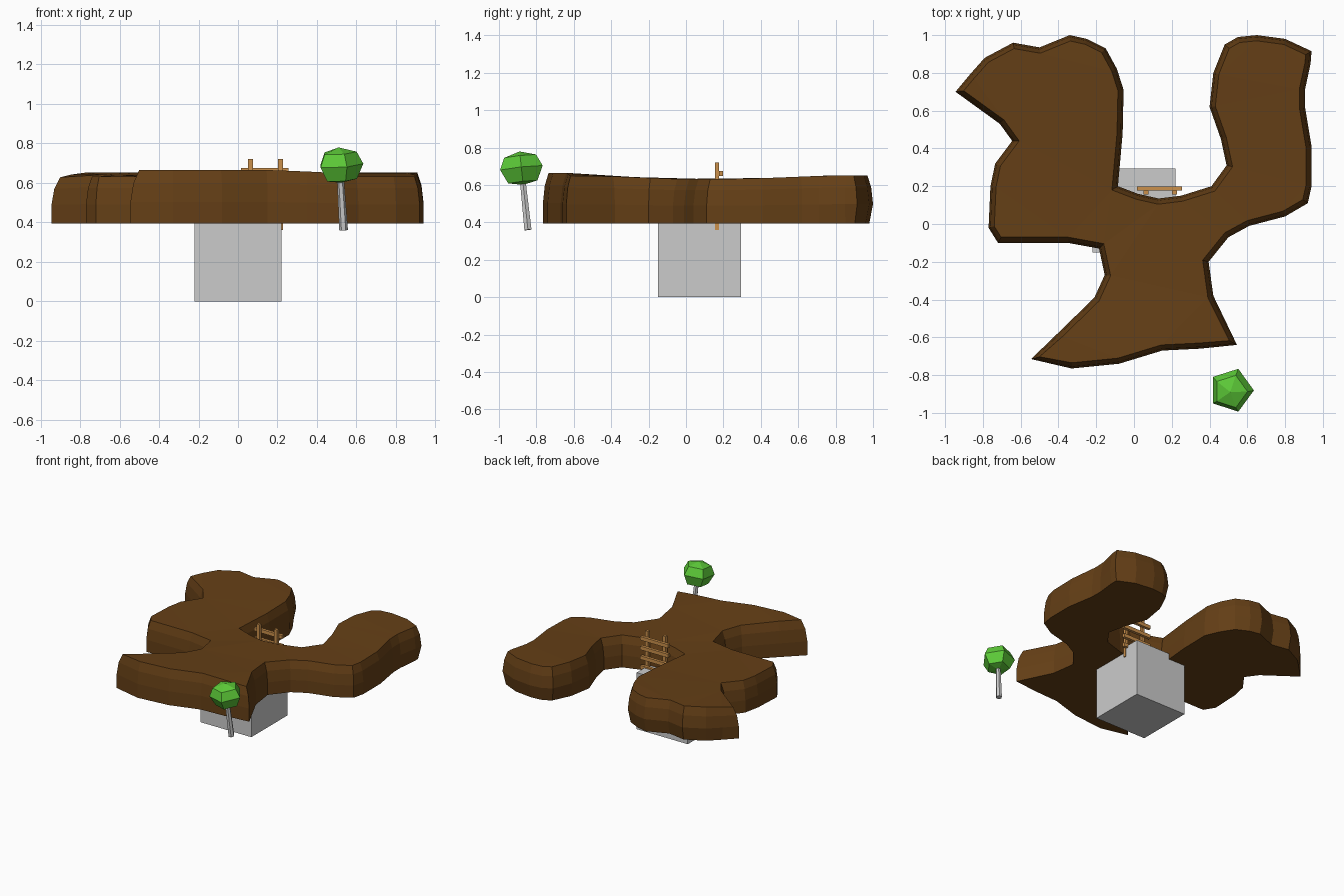
import bpy, bmesh, math
from mathutils import Vector, Matrix

if "Cube" in bpy.data.objects:
    bpy.data.objects.remove(bpy.data.objects["Cube"])


def material(name, rgb):
    m = bpy.data.materials.new(name)
    m.diffuse_color = (*rgb, 1)
    m.use_nodes = True
    m.node_tree.nodes["Principled BSDF"].inputs["Base Color"].default_value = m.diffuse_color
    return m


def finish(name, bm, mat=None):
    bmesh.ops.recalc_face_normals(bm, faces=bm.faces[:])
    me = bpy.data.meshes.new(name)
    bm.to_mesh(me)
    bm.free()
    ob = bpy.data.objects.new(name, me)
    bpy.context.collection.objects.link(ob)
    if mat:
        me.materials.append(mat)
    return ob


def box(name, lo, hi, mat=None):
    lo, hi = Vector(lo), Vector(hi)
    bm = bmesh.new()
    bmesh.ops.create_cube(bm, size=1, matrix=Matrix.Translation((lo + hi) / 2)
                          @ Matrix.Diagonal((*(hi - lo), 1)))
    return finish(name, bm, mat)


def loft(name, loops, mat=None):
    """Skin closed loops of points, triangulating both end caps."""
    bm = bmesh.new()
    rings = [[bm.verts.new(p) for p in loop] for loop in loops]
    n = len(rings[0])
    for a, b in zip(rings, rings[1:]):
        for i in range(n):
            j = (i + 1) % n
            bm.faces.new((a[i], a[j], b[j], b[i]))
    caps = [bm.faces.new(rings[0]), bm.faces.new(rings[-1])]
    if n > 8:
        bmesh.ops.triangulate(bm, faces=caps, ngon_method='BEAUTY')
    bmesh.ops.remove_doubles(bm, verts=bm.verts[:], dist=0.0005)
    return finish(name, bm, mat)


earth = material("earth", (0.13, 0.05, 0.008))
wood = material("wood", (0.6, 0.28, 0.07))
leaf = material("leaf", (0.11, 0.6, 0.04))

# Terrain slab: outline seen from above, clockwise from the left tip
outline = [Vector(p) for p in [
    (-.945, .70), (-.87, .79), (-.79, .88), (-.64, .96), (-.50, .935), (-.34, 1.0),
    (-.25, .98), (-.15, .93), (-.09, .82), (-.055, .71), (-.06, .48), (-.085, .20),
    (.02, .16), (.13, .135), (.25, .15), (.41, .20), (.49, .31), (.46, .45),
    (.40, .62), (.42, .80), (.48, .95), (.55, .99), (.65, 1.0), (.80, .98),
    (.94, .915), (.935, .85), (.905, .71), (.905, .62), (.94, .41), (.94, .20),
    (.92, .11), (.80, .04), (.61, -.01), (.50, -.07), (.395, -.20), (.42, -.38),
    (.545, -.64), (.35, -.66), (.15, -.67), (-.08, -.74), (-.33, -.765), (-.545, -.715),
    (-.40, -.575), (-.21, -.39), (-.155, -.27), (-.185, -.13), (-.35, -.10),
    (-.72, -.10), (-.77, -.02), (-.76, .20), (-.735, .32), (-.645, .44), (-.71, .53)]]


def inward(i):
    p0, p1, p2 = (outline[(i + k) % len(outline)] for k in (-1, 0, 1))
    a, b = (p1 - p0).normalized(), (p2 - p1).normalized()
    na, nb = Vector((a.y, -a.x)), Vector((b.y, -b.x))
    n = (na + nb).normalized()
    return n / max(n.dot(na), 0.65)


def clamp(t):
    return max(0, min(1, t))


def top_height(p):
    return (0.632 + 0.033 * clamp((-p.y - 0.1) / 0.55)
            + 0.02 * clamp((p.y - 0.3) / 0.5)
            - 0.02 * clamp((-p.x - 0.8) / 0.14)
            - 0.015 * clamp((p.x - 0.2) / 0.3) * clamp((-p.y - 0.3) / 0.3))


loops = []
for frac, inset in [(0, 0), (0.4, 0), (0.75, 0.010), (1, 0.03)]:
    loop = []
    for i, p in enumerate(outline):
        d = 0.02 * clamp((p.y - 0.7) / 0.2) if frac == 0 else inset
        q = p + inward(i) * d
        loop.append((q.x, q.y, 0.395 + frac * (top_height(p) - 0.395)))
    loops.append(loop)
loft("terrain", loops, earth)

# Grey block under the terrain
box("base_block", (-.22, -.15, 0), (.22, .293, .44))

# Ladder in the notch
for i, x in enumerate((.064, .215)):
    box(f"ladder_rail_{i}", (x - .0125, .155, .36), (x + .0125, .177, .72), wood)
for i in range(4):
    z = 0.662 - 0.075 * i
    box(f"ladder_rung_{i}", (.015, .177, z - .014), (.255, .199, z + .014), wood)

# Leaning tree: thin trunk and a five-sided crown
foot = Vector((.535, -.845, .36))
neck = Vector((.515, -.88, .69))
axis = neck - foot
lean = axis.to_track_quat('Z', 'Y').to_matrix()
side = (lean.transposed() @ Vector((1, 0, 0)))
start = math.atan2(side.y, side.x)


def ring(centre, r, z, n):
    return [centre + lean @ Vector((r * math.cos(start + 2 * math.pi * k / n),
                                    r * math.sin(start + 2 * math.pi * k / n), z))
            for k in range(n)]


loft("tree_trunk", [ring(foot, .022, 0, 6), ring(foot, .017, .29, 6)])
loft("tree_crown", [ring(neck, r, z, 5) for r, z in
                    [(0, -.09), (.083, -.075), (.12, 0), (.09, .063), (0, .09)]], leaf)
